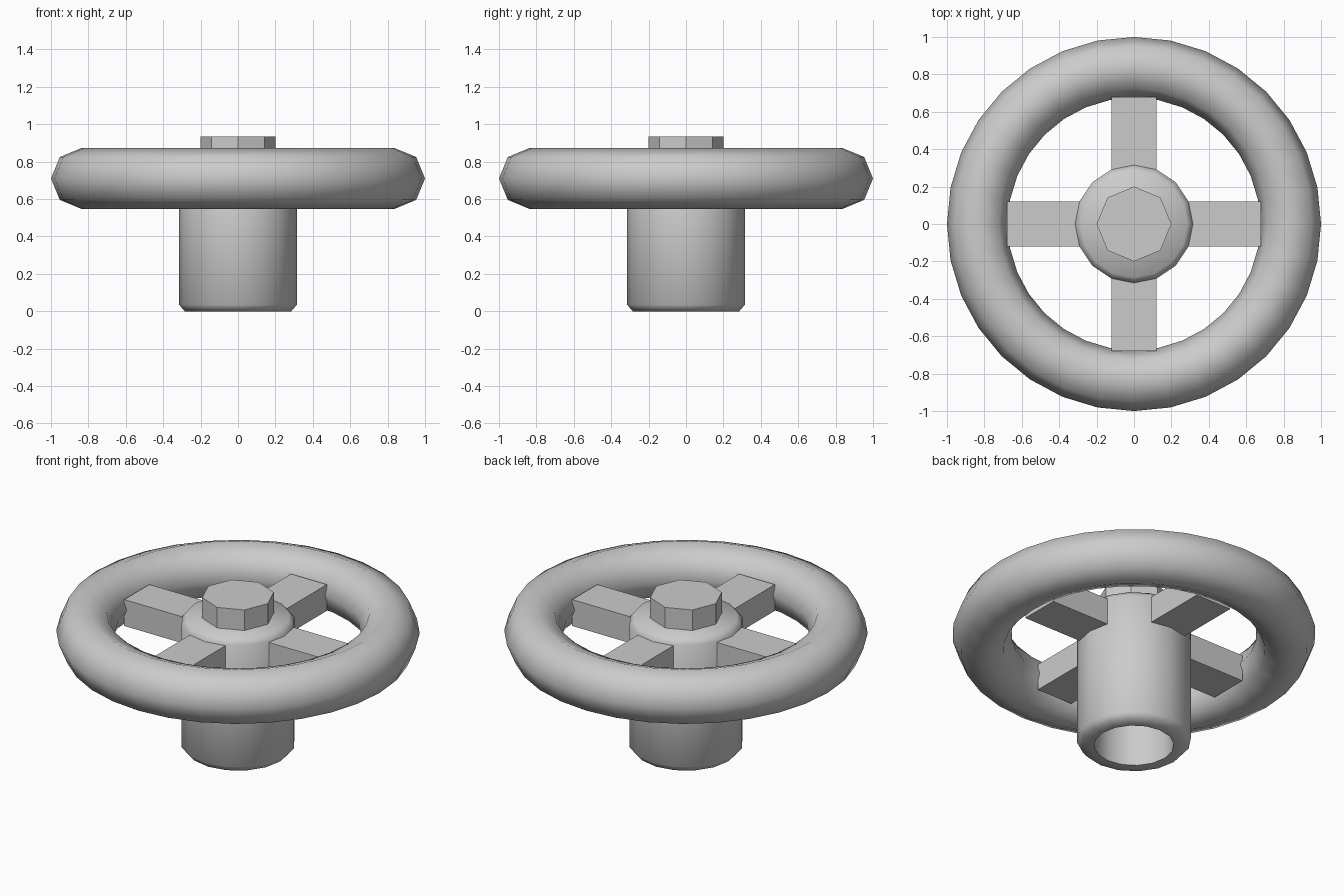
import bpy, bmesh
from math import radians, pi, cos, sin
from mathutils import Matrix

if "Cube" in bpy.data.objects:
    bpy.data.objects.remove(bpy.data.objects["Cube"])


def finish(name, bm, angle=None):
    bmesh.ops.recalc_face_normals(bm, faces=bm.faces[:])
    mesh = bpy.data.meshes.new(name)
    bm.to_mesh(mesh)
    bm.free()
    ob = bpy.data.objects.new(name, mesh)
    bpy.context.collection.objects.link(ob)
    if angle:
        bpy.ops.object.select_all(action='DESELECT')
        ob.select_set(True)
        bpy.context.view_layer.objects.active = ob
        bpy.ops.object.shade_smooth_by_angle(angle=radians(angle))
    return ob


def lathe(name, profile, steps, closed=False, angle=None):
    """Spin an (r, z) profile round the z axis."""
    bm = bmesh.new()
    vs = [bm.verts.new((r, 0, z)) for r, z in profile]
    pairs = list(zip(vs, vs[1:])) + ([(vs[-1], vs[0])] if closed else [])
    edges = [bm.edges.new(p) for p in pairs]
    bmesh.ops.spin(bm, geom=vs + edges, cent=(0, 0, 0), axis=(0, 0, 1),
                   angle=2 * pi, steps=steps, use_merge=False)
    bmesh.ops.remove_doubles(bm, verts=bm.verts[:], dist=0.0005)
    return finish(name, bm, angle)


# Wheel rim: eight-sided tube
ring = [(0.8375 + 0.1625 * cos(i * pi / 4), 0.71 + 0.1625 * sin(i * pi / 4))
        for i in range(8)]
lathe("rim", ring, 32, closed=True, angle=60)

# Hub sleeve with chamfered ends and a bore from below
lathe("hub", [(0, 0.6), (0.22, 0.6), (0.22, 0), (0.285, 0), (0.315, 0.035),
              (0.315, 0.775), (0.285, 0.81), (0, 0.81)], 16, angle=50)

# Eight-sided cap on top of the hub
lathe("cap", [(0, 0.80), (0.2, 0.80), (0.2, 0.935), (0, 0.935)], 8)

# Four flat spokes
for i in range(4):
    bm = bmesh.new()
    bmesh.ops.create_cube(bm, size=1)
    bmesh.ops.scale(bm, vec=(0.425, 0.24, 0.16), verts=bm.verts)
    bmesh.ops.translate(bm, vec=(0.4675, 0, 0.69), verts=bm.verts)
    bmesh.ops.rotate(bm, cent=(0, 0, 0), verts=bm.verts,
                     matrix=Matrix.Rotation(i * pi / 2, 3, 'Z'))
    finish(f"spoke_{i + 1}", bm)
